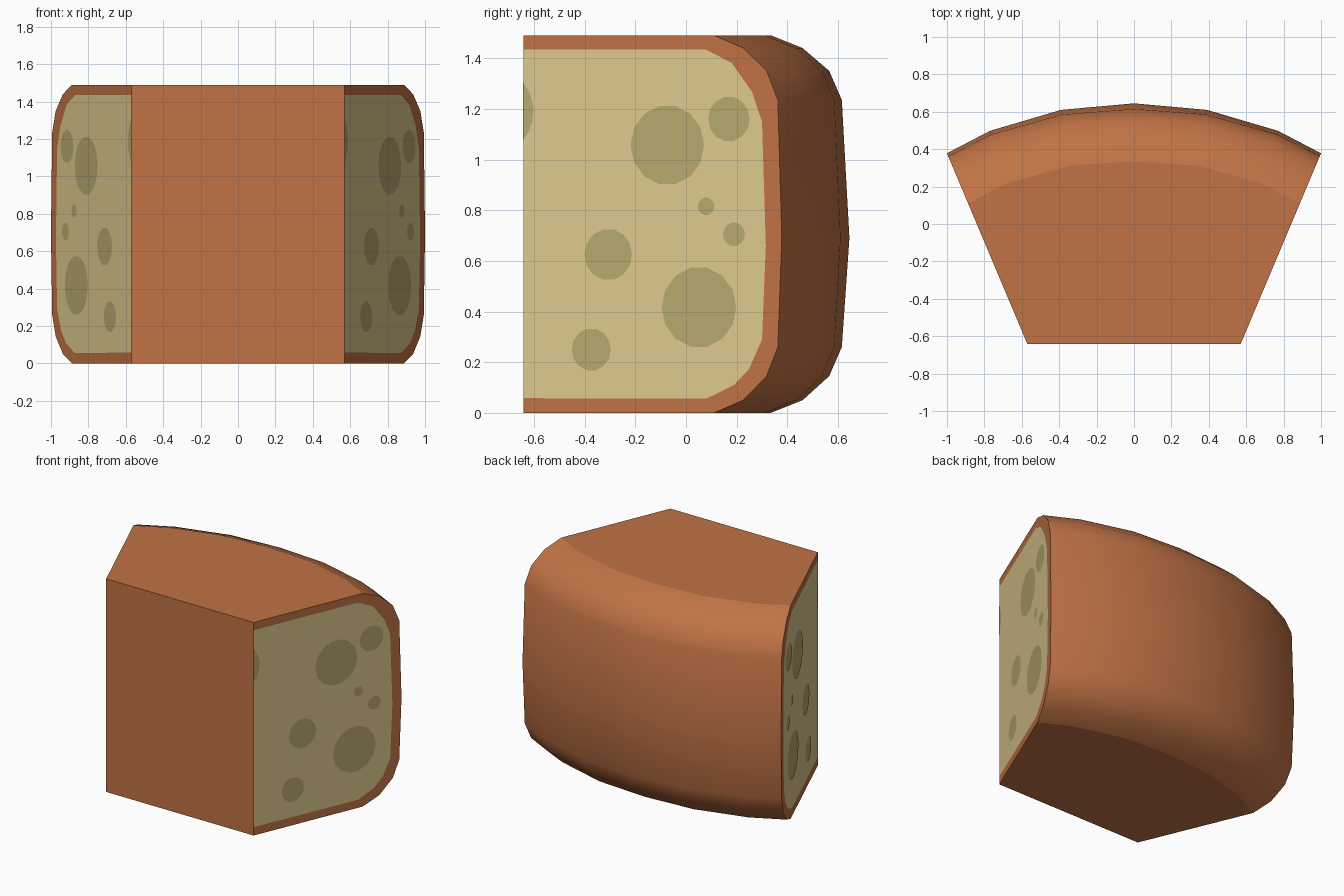
import bpy, bmesh, math
from mathutils import Vector

if "Cube" in bpy.data.objects:
    bpy.data.objects.remove(bpy.data.objects["Cube"])

FRONT, HALF, SLOPE, H = -0.642, 0.57, 0.43 / 1.02, 1.49
APEX = Vector((0, FRONT - HALF / SLOPE))


def material(name, rgb):
    m = bpy.data.materials.new(name)
    m.diffuse_color = (*rgb, 1)
    m.use_nodes = True
    m.node_tree.nodes["Principled BSDF"].inputs["Base Color"].default_value = m.diffuse_color
    return m


rind = material("rind", (0.53, 0.17, 0.06))
paste = material("paste", (0.74, 0.60, 0.275))
hole = material("hole", (0.48, 0.40, 0.16))


def on_cut(side, y, z, lift=0.0):
    """Point on the left (-1) or right (+1) cut plane."""
    n = Vector((1, -SLOPE, 0)).normalized() * lift
    return (side * (HALF + (y - FRONT) * SLOPE + n.x), y + n.y, z)


def finish(bm, name, mats):
    me = bpy.data.meshes.new(name)
    bm.to_mesh(me)
    bm.free()
    for m in mats:
        me.materials.append(m)
    ob = bpy.data.objects.new(name, me)
    bpy.context.collection.objects.link(ob)
    return ob


# Wedge: rounded rind profile swept along the curved back
profile = [(0.31, 0.29, 0), (0.185, 0.165, 0.05), (0.08, 0.065, 0.145),
           (0.03, 0.017, 0.26), (0, 0, 0.69), (0.03, 0.017, 1.235),
           (0.08, 0.065, 1.35), (0.185, 0.165, 1.44), (0.31, 0.29, H)]
half_back = [(0.39, 0.61), (0.77, 0.498), (1.0, FRONT + 0.43 / SLOPE)]
back = [(-x, y) for x, y in reversed(half_back)] + [(0, 0.645)] + half_back
inner = [(FRONT, 0.058), (0.08, 0.056), (0.19, 0.11), (0.25, 0.175),
         (0.30, 0.29), (0.315, 0.66), (0.30, 1.15), (0.26, 1.268),
         (0.18, 1.382), (0.075, 1.435), (FRONT, 1.435)]

bm = bmesh.new()
rows = []
for x, y in back:
    p = Vector((x, y))
    d = (p - APEX).normalized()
    row = []
    for mid, end, z in profile:
        q = p - d * (mid + (end - mid) * abs(x))
        row.append(bm.verts.new((q.x, q.y, z)))
    rows.append(row)
for a, b in zip(rows, rows[1:]):
    for i in range(len(profile) - 1):
        bm.faces.new((a[i], b[i], b[i + 1], a[i + 1])).smooth = True

# Cut sides: rind border around the inner cheese face
edge = {}
for side, row in ((-1, rows[0]), (1, rows[-1])):
    lo, hi = (bm.verts.new(on_cut(side, FRONT, z)) for z in (0, H))
    outer = [lo] + row + [hi]
    ins = [bm.verts.new(on_cut(side, y, z)) for y, z in inner]
    for i in range(len(outer) - 1):
        bm.faces.new((outer[i], outer[i + 1], ins[i + 1], ins[i]))
    bm.faces.new(ins).material_index = 1
    edge[side] = [lo, ins[0], ins[-1], hi]

# Front, top and bottom caps
bm.faces.new(edge[-1] + edge[1][::-1])
for i, k in ((0, 0), (-1, 3)):
    bm.faces.new([edge[-1][k]] + [r[i] for r in rows] + [edge[1][k]])
bmesh.ops.recalc_face_normals(bm, faces=bm.faces)
finish(bm, "cheese_wedge", [rind, paste])

# Holes: flat round spots on both cut sides (y, z, radius)
spots = [(-0.073, 1.057, 0.158), (0.17, 1.16, 0.089), (0.08, 0.815, 0.035),
         (0.19, 0.705, 0.047), (-0.306, 0.625, 0.102), (0.052, 0.417, 0.16),
         (-0.373, 0.25, 0.084), (-0.757, 1.19, 0.169)]
N = 14
squash = 1 / math.hypot(1, SLOPE)
bm = bmesh.new()
for side in (-1, 1):
    for y, z, r in spots:
        if y < FRONT:  # spot cut off by the front face
            a = math.acos((FRONT - y) / (r * squash))
            angles = [-a + 2 * a * i / 6 for i in range(7)]
        else:
            angles = [2 * math.pi * i / N for i in range(N)]
        f = bm.faces.new([bm.verts.new(on_cut(
            side, y + r * squash * math.cos(t), z + r * math.sin(t), 0.002))
            for t in angles])
        f.normal_update()
        if f.normal.x * side < 0:
            f.normal_flip()
finish(bm, "cheese_holes", [hole])
